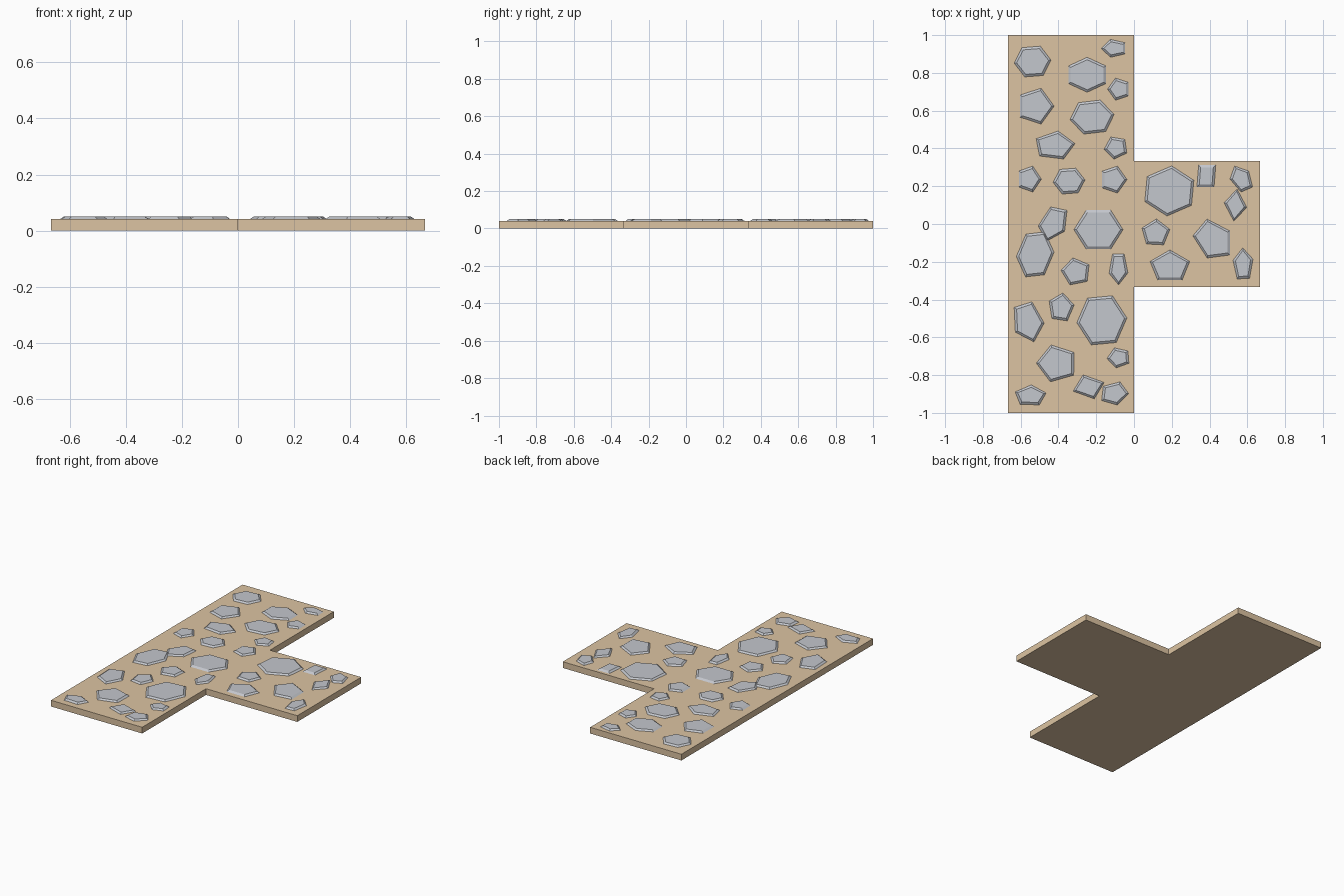
import bpy, bmesh
from math import cos, sin, radians

if "Cube" in bpy.data.objects:
    bpy.data.objects.remove(bpy.data.objects["Cube"])

T = 2 / 3          # tile size
TOP, STONE_TOP = 0.041, 0.050
RIM = 0.013        # bevel width around each stone


def material(name, color):
    m = bpy.data.materials.new(name)
    m.diffuse_color = (*color, 1)
    m.use_nodes = True
    m.node_tree.nodes["Principled BSDF"].inputs["Base Color"].default_value = m.diffuse_color
    return m


def finish(bm, name, mat):
    bmesh.ops.recalc_face_normals(bm, faces=bm.faces[:])
    me = bpy.data.meshes.new(name)
    bm.to_mesh(me)
    bm.free()
    me.materials.append(mat)
    ob = bpy.data.objects.new(name, me)
    bpy.context.collection.objects.link(ob)


def outline(w, h, phase, sides, lean):
    """Leaning polygon stretched to fill a w x h box."""
    angles = [radians(phase + 360 * i / sides) for i in range(sides)]
    pts = [(cos(a) + lean * sin(a), sin(a)) for a in angles]
    xs, ys = zip(*pts)
    return [(((x - min(xs)) / (max(xs) - min(xs)) - 0.5) * w,
             ((y - min(ys)) / (max(ys) - min(ys)) - 0.5) * h) for x, y in pts]


def stones(name, rows, mat):
    """Rows: x, y, width, depth, first corner angle, sides, lean."""
    bm = bmesh.new()
    for x, y, w, h, phase, sides, lean in rows:
        low = outline(w, h, phase, sides, lean)
        sx, sy = 1 - 2 * RIM / w, 1 - 2 * RIM / h
        base = [bm.verts.new((x + u, y + v, TOP)) for u, v in low]
        cap = [bm.verts.new((x + u * sx, y + v * sy, STONE_TOP)) for u, v in low]
        bm.faces.new(cap)
        for i in range(sides):
            j = (i + 1) % sides
            bm.faces.new((base[i], base[j], cap[j], cap[i]))
    # caps wind counter-clockwise, so normals already face up and out
    me = bpy.data.meshes.new(name)
    bm.to_mesh(me)
    bm.free()
    me.materials.append(mat)
    bpy.context.collection.objects.link(bpy.data.objects.new(name, me))


dirt = material("dirt", (0.72, 0.55, 0.36))
stone = material("stone", (0.55, 0.57, 0.61))

# T-shaped dirt slab
bm = bmesh.new()
profile = [(-T, -1), (0, -1), (0, -T / 2), (T, -T / 2),
           (T, T / 2), (0, T / 2), (0, 1), (-T, 1)]
face = bm.faces.new([bm.verts.new((x, y, 0)) for x, y in profile])
ext = bmesh.ops.extrude_face_region(bm, geom=[face], use_keep_orig=True)
bmesh.ops.translate(bm, vec=(0, 0, TOP),
                    verts=[g for g in ext["geom"] if isinstance(g, bmesh.types.BMVert)])
finish(bm, "path_slab", dirt)

# Paving stones, one group per tile
stones("north_stones", [
    (-.537, .860, .195, .163, 5, 6, 0),
    (-.248, .790, .200, .185, 90, 6, 0),
    (-.110, .930, .127, .095, 180, 5, 0),
    (-.085, .714, .110, .117, 180, 5, 0),
    (-.513, .624, .180, .190, 0, 5, 0),
    (-.222, .566, .233, .180, 8, 6, 0),
    (-.415, .418, .206, .148, 8, 5, 0),
    (-.098, .402, .120, .117, 188, 5, 0)], stone)
stones("middle_stones", [
    (-.550, .238, .120, .137, 0, 5, 0),
    (-.344, .227, .169, .137, 5, 6, 0),
    (-.103, .235, .132, .143, 0, 5, 0),
    (-.431, .000, .153, .180, 45, 5, .3),
    (-.188, -.030, .260, .206, 0, 6, 0),
    (-.523, -.161, .200, .238, 5, 6, .1),
    (-.312, -.251, .148, .143, 30, 5, 0),
    (-.082, -.240, .100, .164, 55, 5, 0)], stone)
stones("south_stones", [
    (-.555, -.518, .159, .212, -5, 5, -.15),
    (-.383, -.439, .132, .148, 10, 5, 0),
    (-.170, -.510, .265, .260, 5, 6, 0),
    (-.417, -.738, .200, .195, 35, 5, 0),
    (-.085, -.709, .116, .106, 40, 5, 0),
    (-.240, -.862, .164, .127, 20, 4, 0),
    (-.547, -.905, .164, .106, 15, 5, 0),
    (-.100, -.897, .143, .122, 0, 5, .1)], stone)
stones("east_stones", [
    (.187, .175, .260, .265, 25, 6, 0),
    (.383, .254, .100, .116, 45, 4, .1),
    (.568, .238, .120, .137, 36, 5, -.3),
    (.537, .100, .120, .170, -8, 4, 0),
    (.116, -.042, .148, .137, 15, 5, 0),
    (.410, -.077, .196, .206, 25, 5, -.2),
    (.190, -.217, .210, .159, 18, 5, 0),
    (.577, -.209, .106, .164, 20, 5, 0)], stone)
